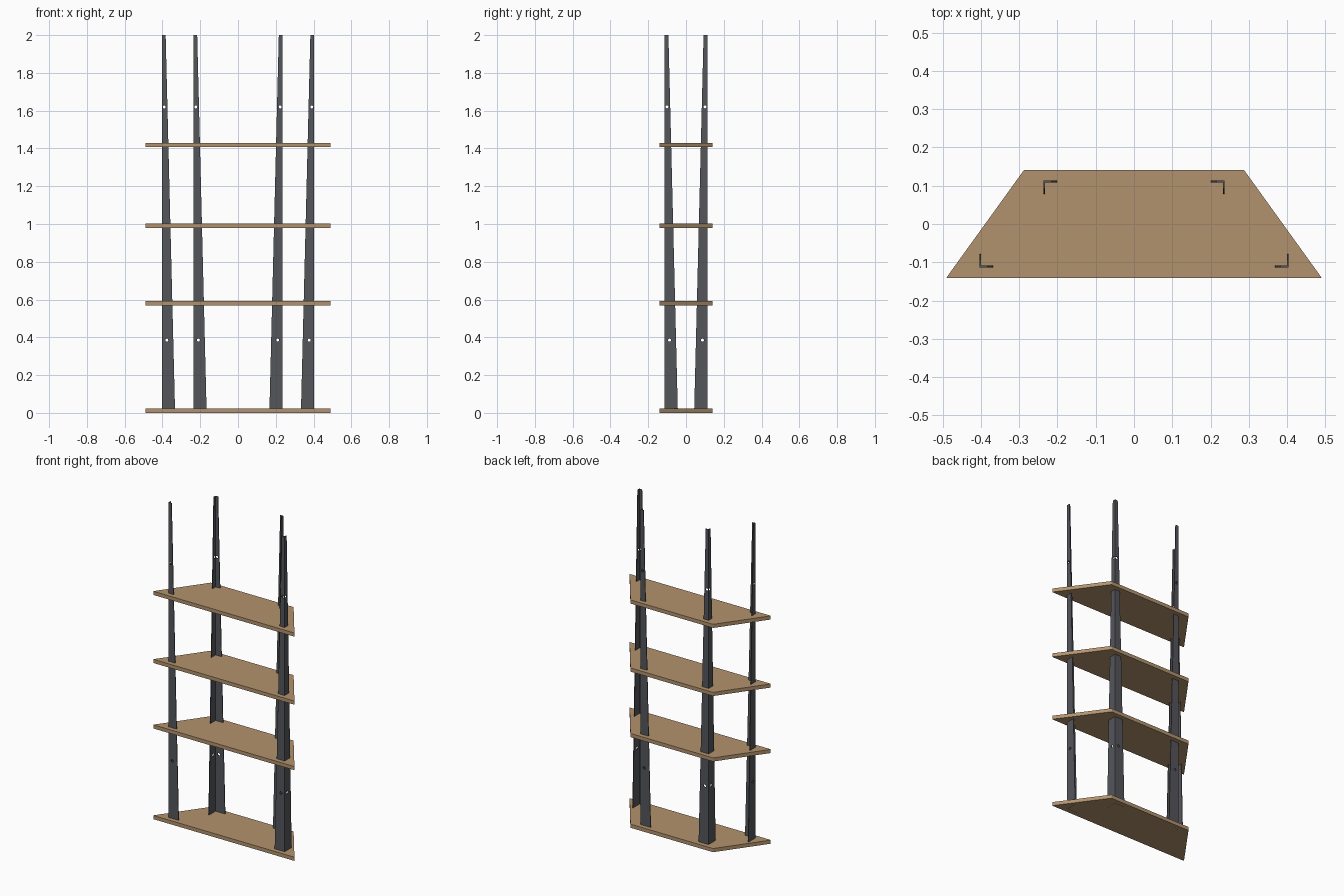
import bpy, bmesh
from math import radians
from mathutils import Matrix, Vector

if "Cube" in bpy.data.objects:
    bpy.data.objects.remove(bpy.data.objects["Cube"])


def material(name, rgb):
    m = bpy.data.materials.new(name)
    m.diffuse_color = (*rgb, 1)
    m.use_nodes = True
    m.node_tree.nodes["Principled BSDF"].inputs["Base Color"].default_value = m.diffuse_color
    return m


wood = material("wood", (0.45, 0.29, 0.155))
steel = material("dark_steel", (0.09, 0.093, 0.105))


def add_object(name, bm, mat=None):
    bmesh.ops.recalc_face_normals(bm, faces=bm.faces)
    me = bpy.data.meshes.new(name)
    bm.to_mesh(me)
    bm.free()
    ob = bpy.data.objects.new(name, me)
    if mat:
        me.materials.append(mat)
    bpy.context.collection.objects.link(ob)
    return ob


def loft(bottom, top, z0, z1):
    """Closed solid between two outlines with the same point count."""
    bm = bmesh.new()
    a = [bm.verts.new((x, y, z0)) for x, y in bottom]
    b = [bm.verts.new((x, y, z1)) for x, y in top]
    bm.faces.new(a)
    bm.faces.new(b)
    n = len(a)
    for i in range(n):
        j = (i + 1) % n
        bm.faces.new((a[i], a[j], b[j], b[i]))
    return bm


# Trapezoid shelves with slightly eased corners
outline = [(-0.491, -0.1415), (0.491, -0.1415), (0.287, 0.1415), (-0.287, 0.1415)]
levels = [("bottom_shelf", 0.0), ("lower_shelf", 0.569),
          ("middle_shelf", 0.98), ("upper_shelf", 1.407)]
for name, z in levels:
    bm = loft(outline, outline, z, z + 0.023)
    upright = [e for e in bm.edges if abs(e.verts[0].co.z - e.verts[1].co.z) > 0.01]
    bmesh.ops.bevel(bm, geom=upright, offset=0.004, segments=2, profile=0.5, affect='EDGES')
    add_object(name, bm, wood)

# Tapered angle-iron posts with two screw holes in each flange
T = 0.004                                   # sheet thickness
HOLES = [(0.385, 0.026), (1.62, 0.0125)]    # height, distance from the corner


def angle_profile(cx, cy, sx, sy, w):
    pts = [(0, 0), (w, 0), (w, T), (T, T), (T, w), (0, w)]
    return [(cx + sx * u, cy + sy * v) for u, v in pts]


def hole_cutter(cx, cy, sx, sy, along_x):
    bm = bmesh.new()
    for z, d in HOLES:
        if along_x:
            pos, rot = (cx + sx * T / 2, cy + sy * d, z), Matrix.Rotation(radians(90), 4, 'Y')
        else:
            pos, rot = (cx + sx * d, cy + sy * T / 2, z), Matrix.Rotation(radians(90), 4, 'X')
        bmesh.ops.create_cone(bm, cap_ends=True, segments=24, radius1=0.008, radius2=0.008,
                              depth=0.012, matrix=Matrix.Translation(Vector(pos)) @ rot)
    ob = add_object("hole_cutter", bm)
    ob.hide_render = True
    return ob


def post(name, cx, cy):
    sx, sy = (-1 if cx > 0 else 1), (-1 if cy > 0 else 1)   # flanges point inward
    ob = add_object(name, loft(angle_profile(cx, cy, sx, sy, 0.070),
                               angle_profile(cx, cy, sx, sy, 0.020), 0.0, 2.0), steel)
    cutters = [hole_cutter(cx, cy, sx, sy, ax) for ax in (True, False)]
    for c in cutters:
        mod = ob.modifiers.new("screw_holes", 'BOOLEAN')
        mod.operation = 'DIFFERENCE'
        mod.solver = 'EXACT'
        mod.object = c
    # Bake the holes, then drop the cutters
    deps = bpy.context.evaluated_depsgraph_get()
    me = bpy.data.meshes.new_from_object(ob.evaluated_get(deps))
    ob.modifiers.clear()
    ob.data = me
    me.materials.clear()
    me.materials.append(steel)
    for c in cutters:
        bpy.data.objects.remove(c)


for side, s in (("left", -1), ("right", 1)):
    post(f"front_{side}_post", s * 0.403, -0.113)
    post(f"back_{side}_post", s * 0.236, 0.113)
